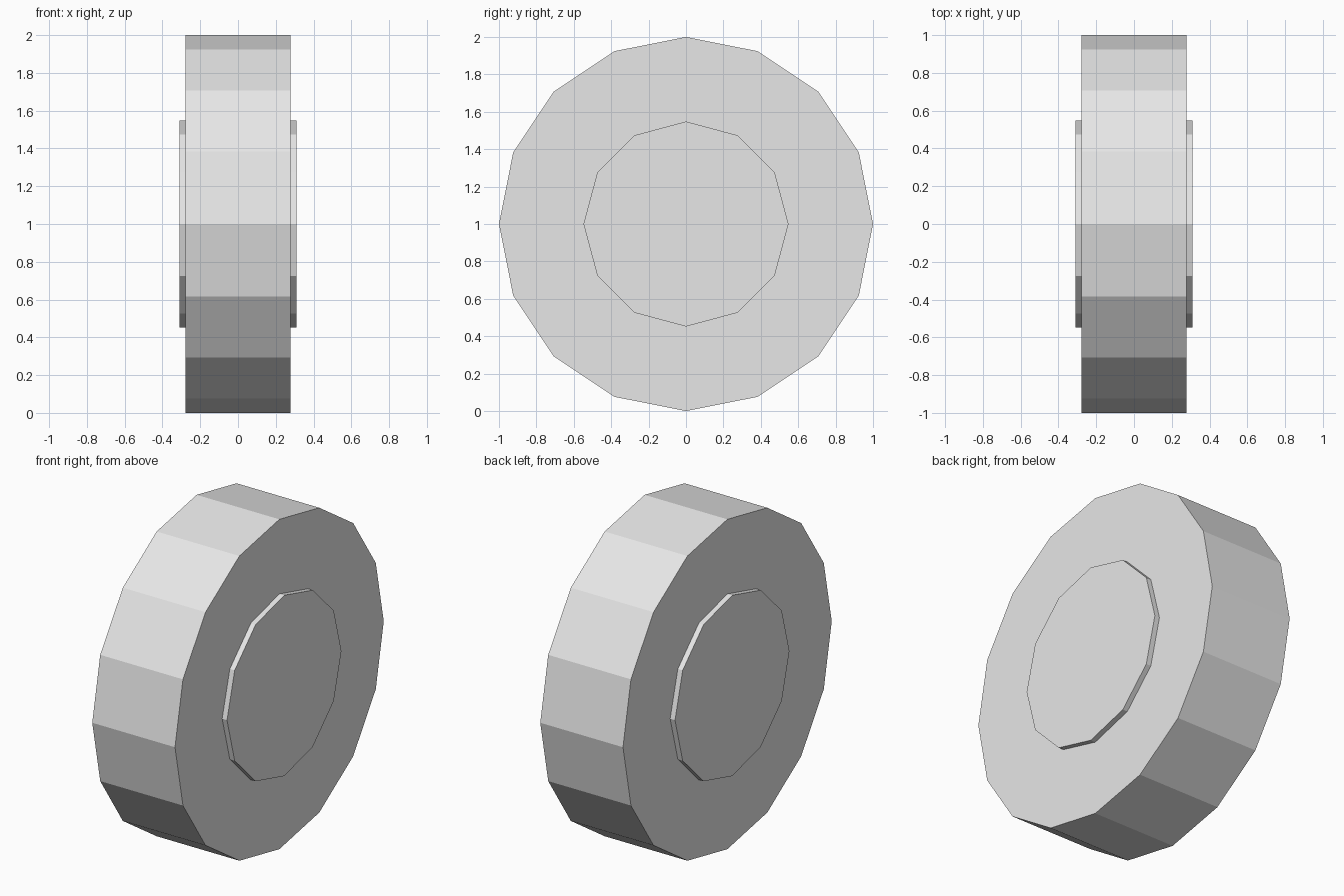
import bpy
import math

if "Cube" in bpy.data.objects:
    bpy.data.objects.remove(bpy.data.objects["Cube"])

grey = bpy.data.materials.new("light grey")
grey.diffuse_color = (0.8, 0.8, 0.8, 1.0)
grey.use_nodes = True
grey.node_tree.nodes["Principled BSDF"].inputs["Base Color"].default_value = grey.diffuse_color


def disc(name, sides, radius, width):
    """Flat-shaded cylinder lying along x, corners on the y and z axes."""
    bpy.ops.mesh.primitive_cylinder_add(
        vertices=sides, radius=radius, depth=width,
        location=(0, 0, 1), rotation=(0, math.pi / 2, 0))
    obj = bpy.context.object
    obj.name = name
    obj.data.materials.append(grey)
    return obj


# Tyre with sixteen flat tread faces
disc("tyre", 16, 1.0, 0.555)

# Hub running through the tyre, standing slightly proud on both sides
disc("hub", 12, 0.548, 0.62)
